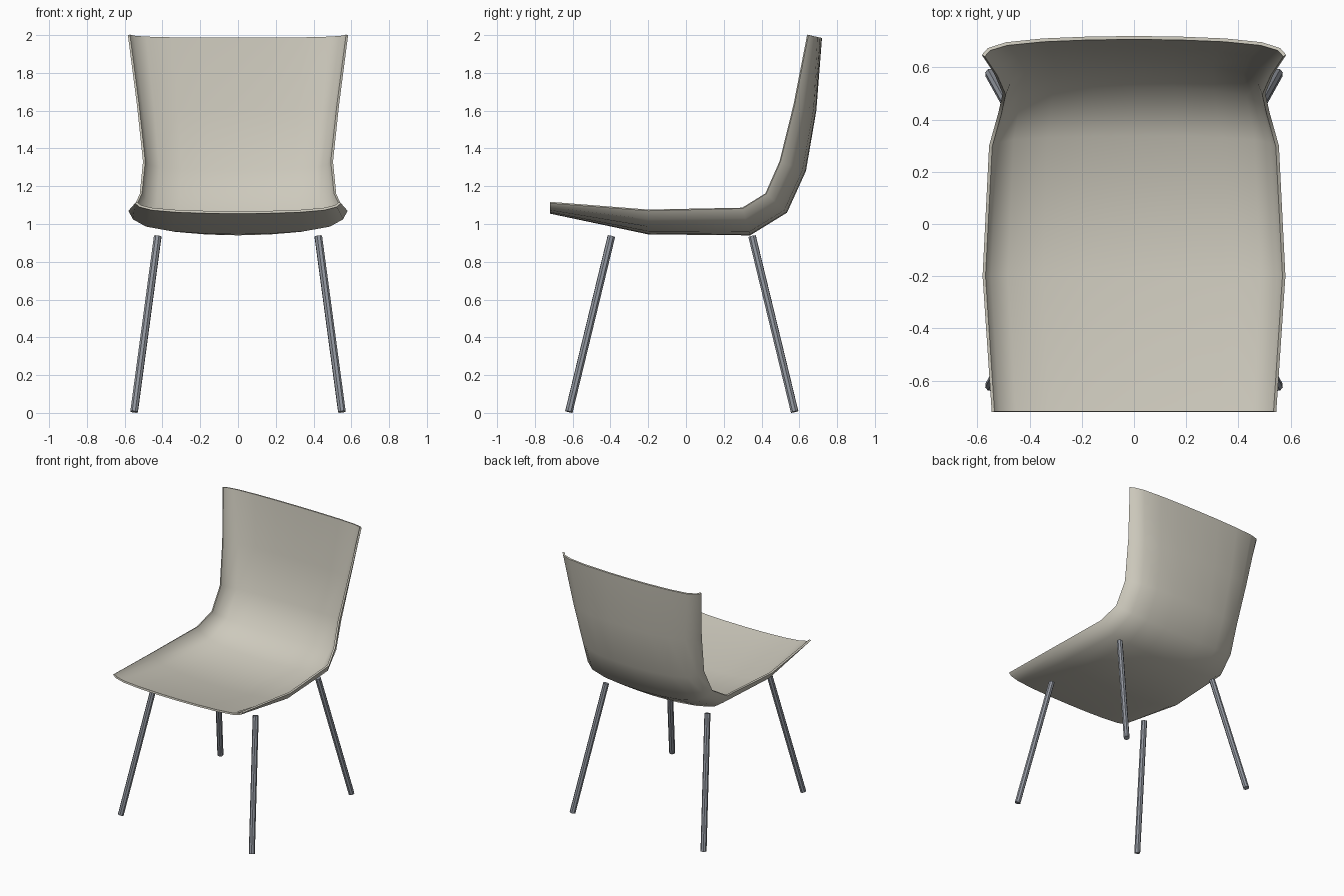
import bpy, math
from mathutils import Vector

if "Cube" in bpy.data.objects:
    bpy.data.objects.remove(bpy.data.objects["Cube"])


def material(name, rgb):
    m = bpy.data.materials.new(name)
    m.diffuse_color = (*rgb, 1)
    m.use_nodes = True
    m.node_tree.nodes["Principled BSDF"].inputs["Base Color"].default_value = m.diffuse_color
    return m


shell_mat = material("warm grey shell", (0.61, 0.585, 0.505))
leg_mat = material("steel grey", (0.29, 0.31, 0.35))

# Seat shell stations: centre y, z / rim y, z / half width
stations = [
    (-0.72, 1.055, -0.72, 1.11, 0.545),
    (-0.20, 0.945, -0.20, 1.07, 0.580),
    (0.34, 0.94, 0.30, 1.082, 0.555),
    (0.535, 1.06, 0.425, 1.16, 0.520),
    (0.635, 1.28, 0.50, 1.33, 0.503),
    (0.69, 1.60, 0.575, 1.63, 0.535),
    (0.72, 1.985, 0.648, 2.0, 0.583),
]
# Cross-section: fraction of half width, fraction of the way to the rim
half = [(0.3, 0.03), (0.6, 0.13), (0.84, 0.33), (0.96, 0.64), (1, 1)]
section = [(-f, d) for f, d in reversed(half)] + [(0, 0)] + half
n = len(section)

verts = [(f * w, cy + (ry - cy) * d, cz + (rz - cz) * d)
         for cy, cz, ry, rz, w in stations for f, d in section]
faces = [(j * n + i, (j + 1) * n + i, (j + 1) * n + i + 1, j * n + i + 1)
         for j in range(len(stations) - 1) for i in range(n - 1)]
mesh = bpy.data.meshes.new("seat_shell")
mesh.from_pydata(verts, [], faces)
mesh.materials.append(shell_mat)
shell = bpy.data.objects.new("seat_shell", mesh)
bpy.context.collection.objects.link(shell)

# Thin wall, then smooth shading with a crisp rim
bpy.context.view_layer.objects.active = shell
shell.select_set(True)
solid = shell.modifiers.new("thickness", "SOLIDIFY")
solid.thickness = 0.013
solid.offset = -1
bpy.ops.object.modifier_apply(modifier=solid.name)
bpy.ops.object.shade_smooth_by_angle(angle=math.radians(60))


# Legs: splayed eight-sided tubes
def leg(name, top, foot, radius=0.021):
    top, foot = Vector(top), Vector(foot)
    axis = top - foot
    bpy.ops.mesh.primitive_cylinder_add(
        vertices=8, radius=radius, depth=axis.length, location=(top + foot) / 2,
        rotation=axis.to_track_quat("Z", "Y").to_euler())
    ob = bpy.context.object
    ob.name = name
    ob.data.materials.append(leg_mat)


for side, s in (("left", -1), ("right", 1)):
    leg("front_leg_" + side, (s * 0.425, -0.395, 0.935), (s * 0.55, -0.62, 0.006))
    leg("back_leg_" + side, (s * 0.425, 0.35, 0.935), (s * 0.55, 0.575, 0.006))
